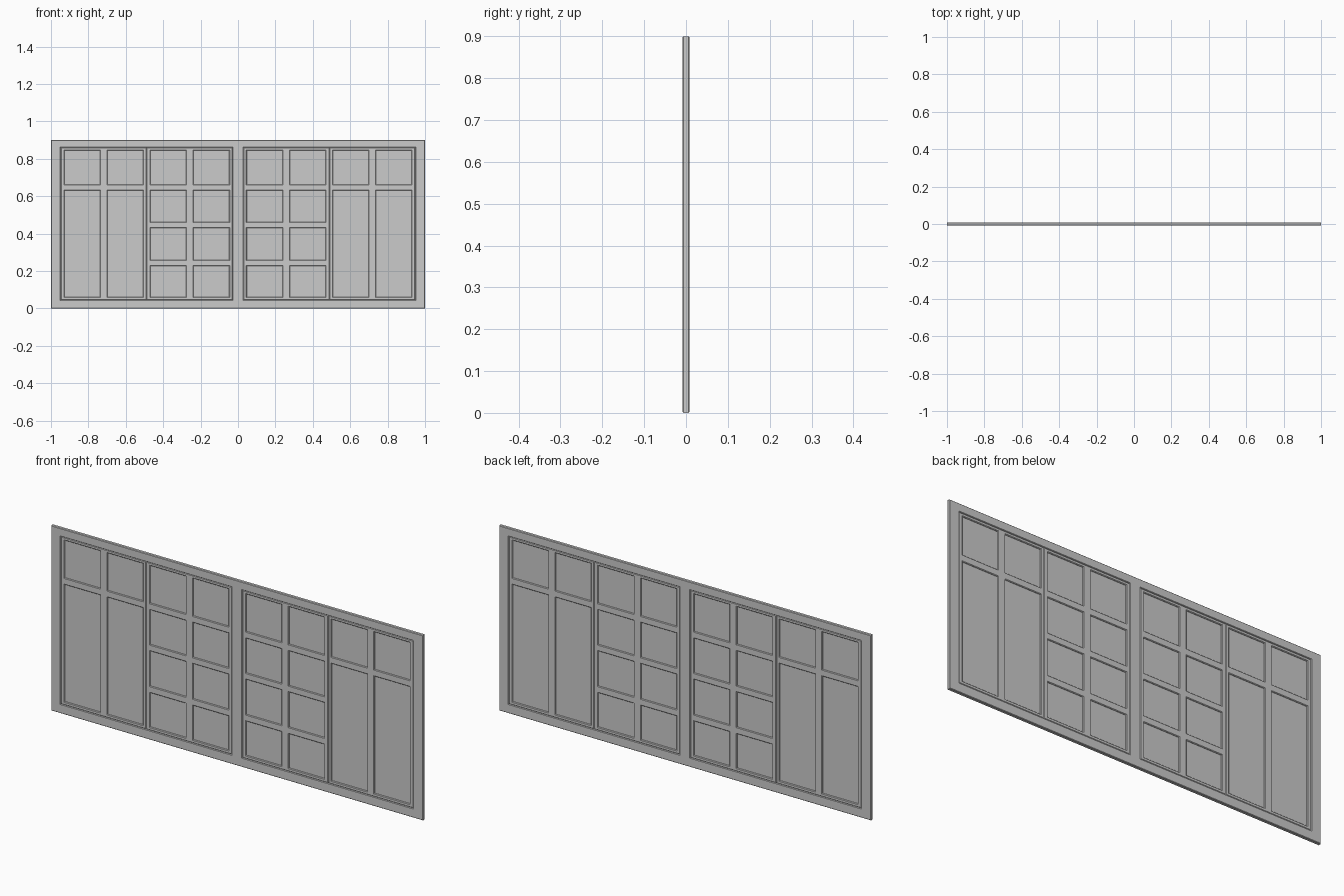
import bpy, bmesh

if "Cube" in bpy.data.objects:
    bpy.data.objects.remove(bpy.data.objects["Cube"])


def lattice(name, xs, zs, holes, thick, bevel):
    """Flat panel on a grid of cuts xs/zs, with cells left open, thickened and chamfered."""
    bm = bmesh.new()
    v = [[bm.verts.new((x, -thick / 2, z)) for z in zs] for x in xs]
    for i in range(len(xs) - 1):
        for j in range(len(zs) - 1):
            if not holes(i, j):
                bm.faces.new((v[i][j], v[i + 1][j], v[i + 1][j + 1], v[i][j + 1]))
    loose = [p for p in bm.verts if not p.link_faces]
    bmesh.ops.delete(bm, geom=loose, context='VERTS')
    ext = bmesh.ops.extrude_face_region(bm, geom=bm.faces[:])
    moved = [g for g in ext['geom'] if isinstance(g, bmesh.types.BMVert)]
    bmesh.ops.translate(bm, verts=moved, vec=(0, thick, 0))
    bmesh.ops.recalc_face_normals(bm, faces=bm.faces[:])
    # chamfer only the edges where front/back meets a side wall
    edges = [e for e in bm.edges if len(e.link_faces) == 2
             and e.calc_face_angle() > 0.5
             and any(abs(f.normal.y) > 0.9 for f in e.link_faces)]
    bmesh.ops.bevel(bm, geom=edges, offset=bevel, segments=1, affect='EDGES')
    me = bpy.data.meshes.new(name)
    bm.to_mesh(me)
    bm.free()
    ob = bpy.data.objects.new(name, me)
    bpy.context.collection.objects.link(ob)
    return ob


FX, FZ0, FZ1, MX = 0.948, 0.045, 0.86, 0.028   # opening and centre mullion

# outer frame with centre mullion
lattice("outer_frame", [-1, -FX, -MX, MX, FX, 1], [0, FZ0, FZ1, 0.9],
        lambda i, j: j == 1 and i in (1, 3), 0.017, 0.0025)

# sashes: (name, vertical cuts, horizontal cuts)
tall = [FZ0, 0.061, 0.63, 0.663, 0.845, FZ1]
small = [FZ0, 0.061, 0.227, 0.26, 0.43, 0.462, 0.63, 0.663, 0.845, FZ1]
sashes = [("side_sash", [0.49, 0.507, 0.698, 0.738, 0.928, FX], tall),
          ("inner_sash", [MX, 0.047, 0.238, 0.278, 0.468, 0.49], small)]

for part, xs, zs in sashes:
    for side, s in (("left", -1), ("right", 1)):
        cut = sorted(s * x for x in xs)
        lattice(f"{part}_{side}", cut, zs,
                lambda i, j: i % 2 == 1 and j % 2 == 1, 0.014, 0.003)
        # glass sheet behind the glazing bars
        lattice(f"{part}_glass_{side}", [cut[0] + 0.008, cut[-1] - 0.008],
                [FZ0 + 0.008, FZ1 - 0.008], lambda i, j: False, 0.004, 0.0005)
